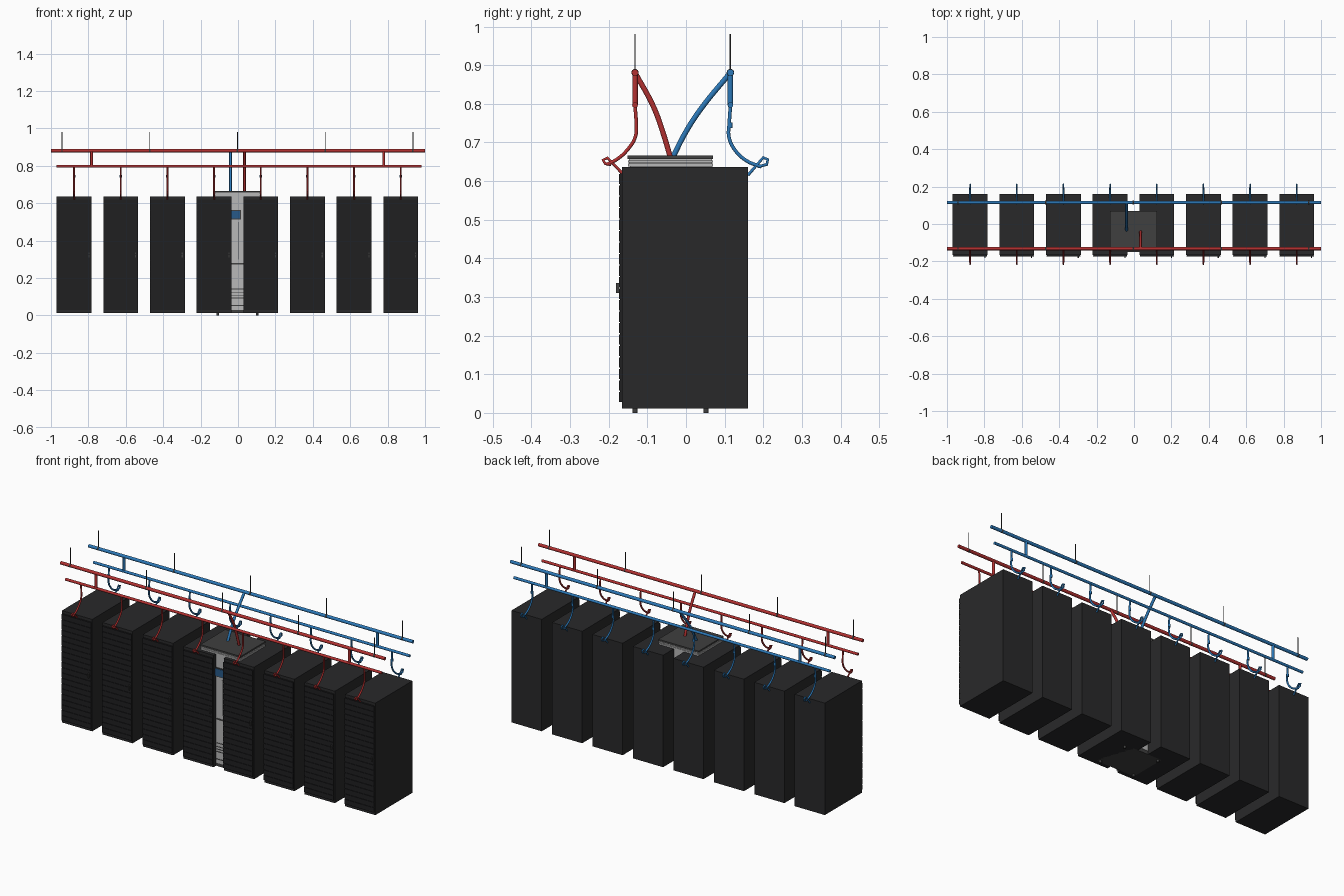
import bpy, bmesh
from mathutils import Matrix, Vector

if "Cube" in bpy.data.objects:
    bpy.data.objects.remove(bpy.data.objects["Cube"])


def material(name, r, g, b):
    m = bpy.data.materials.new(name)
    m.diffuse_color = (r, g, b, 1)
    m.use_nodes = True
    m.node_tree.nodes["Principled BSDF"].inputs["Base Color"].default_value = m.diffuse_color
    return m


BLACK = material("rack_black", 0.022, 0.022, 0.023)
DARK = material("door_black", 0.014, 0.014, 0.015)
STEEL = material("dark_steel", 0.05, 0.05, 0.05)
SILVER = material("light_grey", 0.48, 0.48, 0.48)
RED = material("hot_red", 0.45, 0.03, 0.03)
BLUE = material("cold_blue", 0.025, 0.19, 0.48)
SCREEN = material("screen_blue", 0.02, 0.1, 0.25)


def link(name, mesh, mat=None, loc=(0, 0, 0)):
    o = bpy.data.objects.new(name, mesh)
    o.location = loc
    bpy.context.collection.objects.link(o)
    if mat and not mesh.materials:
        mesh.materials.append(mat)
    return o


def boxes(name, spans):
    """One mesh from boxes given as (x0, x1, y0, y1, z0, z1)."""
    bm = bmesh.new()
    for x0, x1, y0, y1, z0, z1 in spans:
        c = Vector(((x0 + x1) / 2, (y0 + y1) / 2, (z0 + z1) / 2))
        s = Matrix.Diagonal((x1 - x0, y1 - y0, z1 - z0, 1))
        bmesh.ops.create_cube(bm, size=1, matrix=Matrix.Translation(c) @ s)
    me = bpy.data.meshes.new(name)
    bm.to_mesh(me)
    bm.free()
    return me


def tube(name, pts, r, curved=False):
    """Round capped pipe mesh through the points, straight or curved."""
    cu = bpy.data.curves.new(name + "_path", 'CURVE')
    cu.dimensions = '3D'
    cu.bevel_depth, cu.bevel_resolution = r, 3
    cu.use_fill_caps = True
    cu.resolution_u = 6
    sp = cu.splines.new('BEZIER' if curved else 'POLY')
    if curved:
        sp.bezier_points.add(len(pts) - 1)
        for p, co in zip(sp.bezier_points, pts):
            p.co = co
            p.handle_left_type = p.handle_right_type = 'AUTO'
    else:
        sp.points.add(len(pts) - 1)
        for p, co in zip(sp.points, pts):
            p.co = (*co, 1)
    o = bpy.data.objects.new(name, cu)
    bpy.context.collection.objects.link(o)
    dg = bpy.context.evaluated_depsgraph_get()
    me = bpy.data.meshes.new_from_object(o.evaluated_get(dg))
    me.name = name
    me.materials.clear()
    bpy.data.objects.remove(o)
    return me


def yz(pts):
    return [(0, y, z) for y, z in pts]


RACK_X = [-0.003 + 0.2495 * (k - 3.5) for k in range(8)]
RACK_W = 0.093

# server racks: cabinet, slatted door, handle
cabinet = boxes("cabinet", [(-RACK_W, RACK_W, -0.166, 0.161, 0.012, 0.636)])
N = 20
STEP = (0.622 - 0.028) / N
slats = boxes("door_slats", [(-RACK_W + 0.002, RACK_W - 0.002, -0.174, -0.169,
                              0.028 + i * STEP, 0.028 + (i + 1) * STEP - 0.003) for i in range(N)]
              + [(-RACK_W + 0.004, RACK_W - 0.004, -0.171, -0.165, 0.028, 0.62)])
handle = boxes("door_handle", [(0.076, 0.082, -0.181, -0.173, 0.31, 0.336)])

# flexible hoses with their angled rack couplings
hoses = {
    "return": (RED, -0.132,
               [(-0.132, 0.795), (-0.129, 0.75), (-0.131, 0.715), (-0.15, 0.683),
                (-0.178, 0.657), (-0.205, 0.643)],
               [(-0.194, 0.643), (-0.209, 0.645), (-0.215, 0.655), (-0.203, 0.66), (-0.163, 0.618)]),
    "supply": (BLUE, 0.115,
               [(0.115, 0.795), (0.112, 0.75), (0.111, 0.715), (0.127, 0.68),
                (0.158, 0.652), (0.195, 0.637)],
               [(0.185, 0.637), (0.209, 0.643), (0.212, 0.656), (0.2, 0.661), (0.16, 0.615)]),
}

for i, x in enumerate(RACK_X):
    link(f"rack_cabinet_{i}", cabinet, BLACK, (x, 0, 0))
    link(f"rack_door_{i}", slats, DARK, (x, 0, 0))
    link(f"rack_handle_{i}", handle, STEEL, (x, 0, 0))

for kind, (mat, y, hose_pts, end_pts) in hoses.items():
    # main header, branch header and the risers joining them
    link(f"{kind}_main_header", tube("main", [(-1, y, 0.881), (1, y, 0.881)], 0.009), mat)
    link(f"{kind}_branch_header", tube("branch", [(-0.97, y, 0.797), (0.98, y, 0.797)], 0.0075), mat)
    riser = tube("riser", yz([(y, 0.797), (y, 0.881)]), 0.0075)
    for n, x in (("left", -0.783), ("right", 0.779)):
        link(f"{kind}_riser_{n}", riser, mat, (x, 0, 0))
    # one hose per rack
    hose = tube("hose", yz(hose_pts), 0.0048, True)
    coupling = tube("coupling", yz(end_pts), 0.0042)
    valve = tube("valve", yz([(y - 0.001, 0.738), (y - 0.001, 0.752)]), 0.0065)
    for i, x in enumerate(RACK_X):
        link(f"{kind}_hose_{i}", hose, mat, (x, 0, 0))
        link(f"{kind}_coupling_{i}", coupling, mat, (x, 0, 0))
        if kind == "supply":
            link(f"{kind}_valve_{i}", valve, mat, (x, 0, 0))
    # hanger rods
    rod = tube("rod", yz([(y, 0.872), (y, 0.981)]), 0.002)
    clamp = tube("clamp", [(-0.004, y, 0.881), (0.004, y, 0.881)], 0.0098)
    for i in range(5):
        x = -0.003 + 0.469 * (i - 2)
        link(f"{kind}_hanger_rod_{i}", rod, STEEL, (x, 0, 0))
        link(f"{kind}_hanger_clamp_{i}", clamp, STEEL, (x, 0, 0))

# pipes from the main headers to the cooling unit
link("return_unit_pipe", tube("return_unit_pipe", yz([(-0.132, 0.881), (-0.083, 0.79), (-0.06, 0.727),
     (-0.04, 0.66)]), 0.0072, True), RED, (0.035, 0, 0))
link("supply_unit_pipe", tube("supply_unit_pipe", yz([(0.115, 0.881), (0.037, 0.785), (0, 0.728),
     (-0.035, 0.66)]), 0.0072, True), BLUE, (-0.04, 0, 0))

# cooling unit: body, base, top rim and lid
link("cooling_unit_body", boxes("body", [(-0.12, 0.115, -0.145, 0.066, 0.03, 0.641)]), SILVER)
link("cooling_unit_base", boxes("base", [(-0.12, 0.115, -0.143, 0.064, 0.012, 0.03)]), STEEL)
link("cooling_unit_rim", boxes("rim", [(-0.125, 0.12, -0.15, 0.07, 0.638, 0.646),
                                      (-0.125, 0.12, -0.15, 0.07, 0.648, 0.654),
                                      (-0.12, 0.115, -0.147, 0.067, 0.64, 0.658)]), SILVER)
link("cooling_unit_lid", boxes("lid", [(-0.127, 0.122, -0.151, 0.07, 0.657, 0.666)]), STEEL)

# front panel seams, vent slots and display
F = -0.1465
seams = [(-0.12, 0.115, F, -0.14, z, z + h) for z, h in
         ((0.272, 0.008), (0.14, 0.004), (0.12, 0.004), (0.106, 0.004), (0.092, 0.004), (0.05, 0.005))]
seams += [(0.004, 0.006, F, -0.14, 0.3, 0.5)]
link("cooling_unit_slots", boxes("slots", seams), STEEL)
link("cooling_unit_display_frame", boxes("frame", [(-0.04, 0.017, -0.149, -0.14, 0.513, 0.563)]), STEEL)
link("cooling_unit_display", boxes("display", [(-0.035, 0.012, -0.151, -0.145, 0.518, 0.558)]), SCREEN)

# levelling feet
foot = tube("foot", [(0, 0, 0), (0, 0, 0.014)], 0.007)
for i, (x, y) in enumerate([(-0.108, -0.132), (0.102, -0.132), (-0.108, 0.052), (0.102, 0.052)]):
    link(f"cooling_unit_foot_{i}", foot, STEEL, (x, y, 0))
